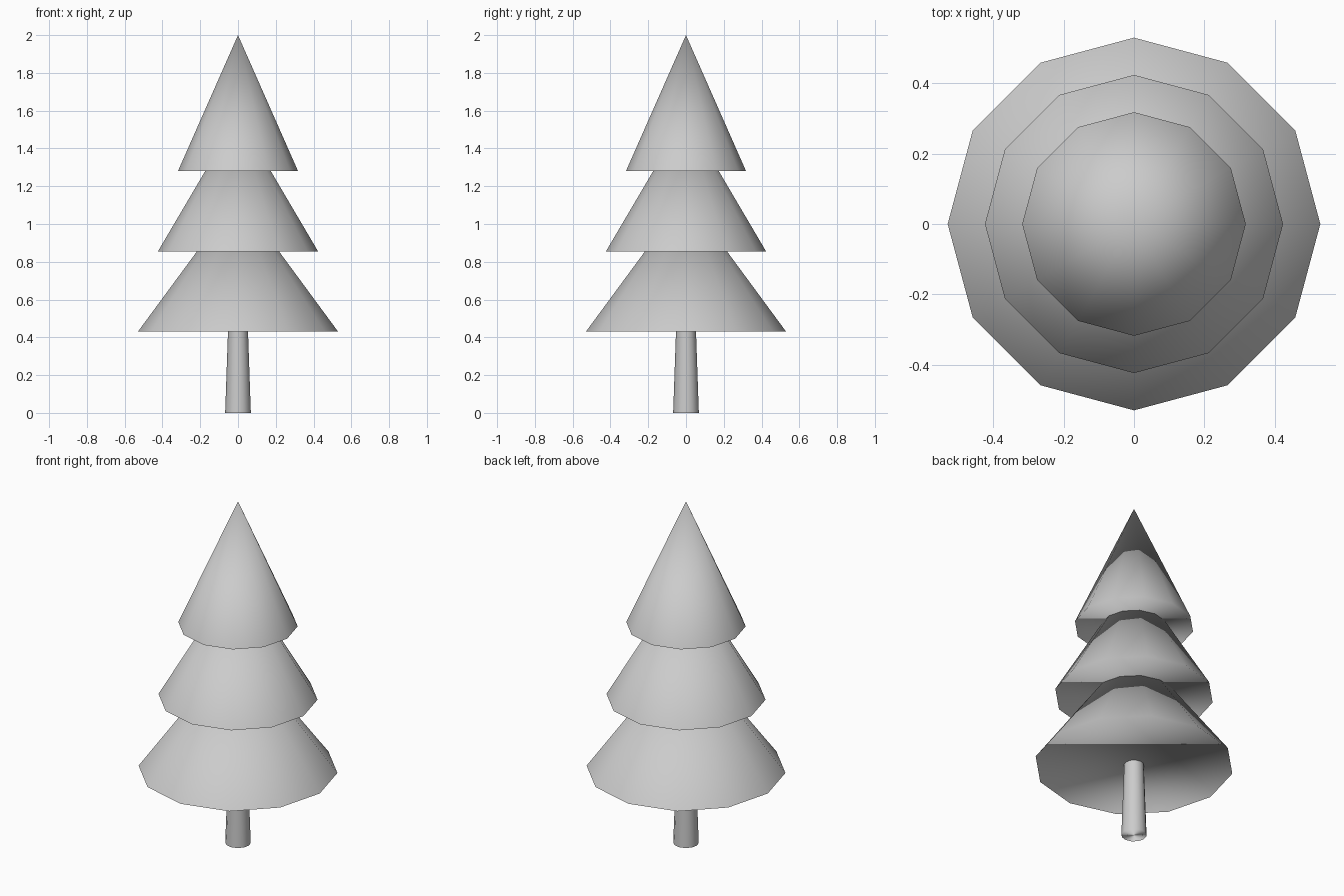
import bpy
import bmesh
from mathutils import Matrix, Vector

SIDES = 12

cube = bpy.data.objects.get("Cube")
if cube:
    bpy.data.objects.remove(cube, do_unlink=True)

# Single plain colour
grey = bpy.data.materials.new("plain_grey")
grey.use_nodes = True
colour = (0.6, 0.6, 0.6, 1.0)
grey.diffuse_color = colour
bsdf = next(n for n in grey.node_tree.nodes if n.type == "BSDF_PRINCIPLED")
bsdf.inputs["Base Color"].default_value = colour


def add_cone(name, bottom, height, r_bottom, r_top=0.0):
    """Capped cone or frustum whose smooth shading follows its sides."""
    bm = bmesh.new()
    bmesh.ops.create_cone(
        bm, cap_ends=True, cap_tris=False, segments=SIDES,
        radius1=r_bottom, radius2=r_top, depth=height,
        matrix=Matrix.Translation((0, 0, bottom + height / 2)))
    # Join the tip into one vertex
    bmesh.ops.remove_doubles(bm, verts=bm.verts, dist=0.0001)
    bmesh.ops.recalc_face_normals(bm, faces=bm.faces)
    for face in bm.faces:
        face.smooth = True
    mesh = bpy.data.meshes.new(name)
    bm.to_mesh(mesh)
    bm.free()
    mesh.materials.append(grey)

    # Rim normals square to the sloping side; the tip points straight up
    slope = (r_bottom - r_top) / height
    normals = []
    for vert in mesh.vertices:
        radius = vert.co.xy.length
        if radius < 0.001:
            normals.append(Vector((0, 0, 1)))
        else:
            normals.append(
                Vector((vert.co.x, vert.co.y, radius * slope)).normalized())
    mesh.normals_split_custom_set_from_vertices(normals)

    obj = bpy.data.objects.new(name, mesh)
    bpy.context.collection.objects.link(obj)


# Tapered trunk
add_cone("trunk", 0.0, 0.43, 0.068, 0.053)

# Three overlapping foliage tiers, each narrower than the one below
TIER_HEIGHT = 0.72
for name, bottom, radius in (("lower_foliage", 0.43, 0.53),
                             ("middle_foliage", 0.855, 0.424),
                             ("upper_foliage", 1.28, 0.318)):
    add_cone(name, bottom, TIER_HEIGHT, radius)
